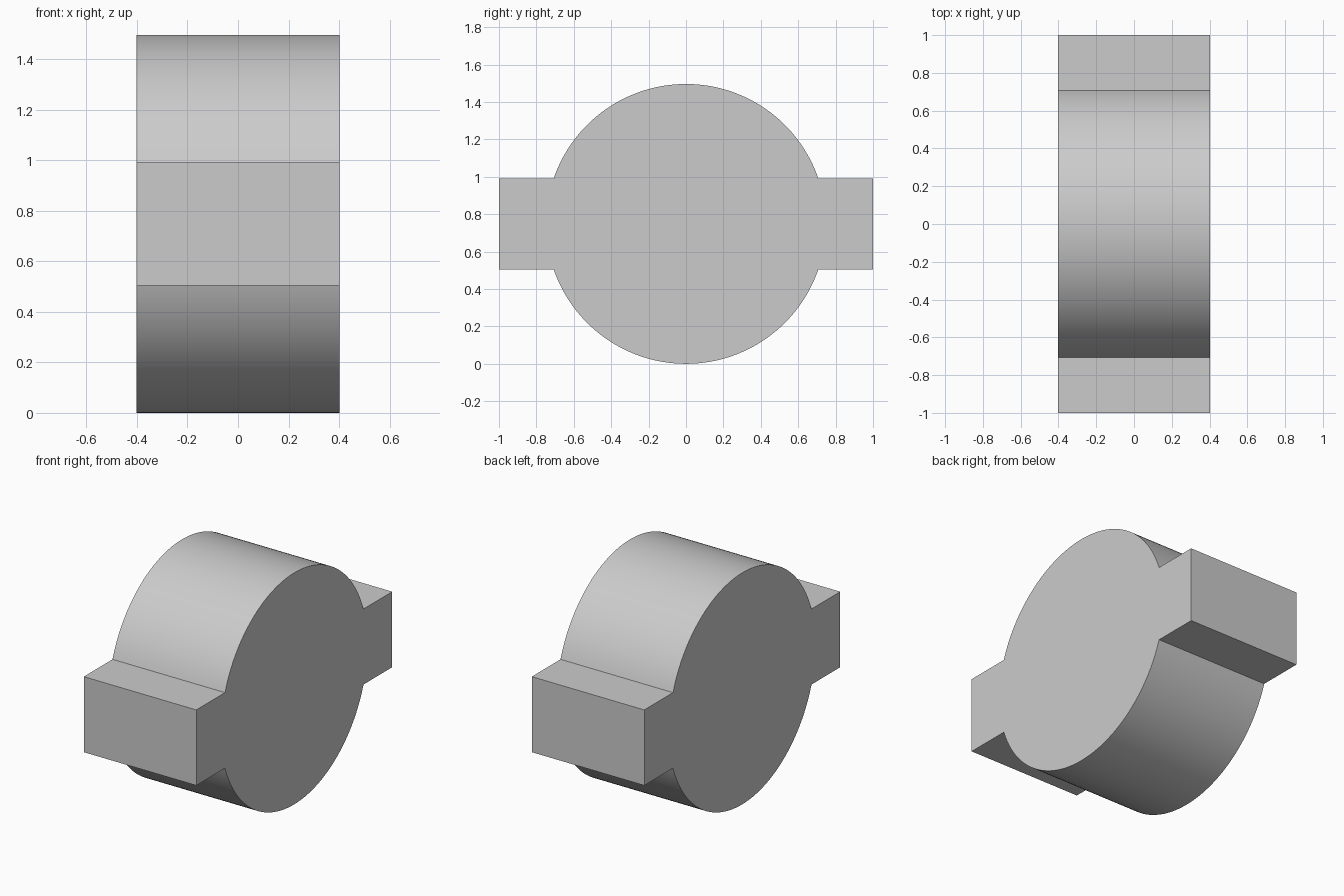
import bpy, bmesh
from math import asin, sin, cos, pi, radians

if "Cube" in bpy.data.objects:
    bpy.data.objects.remove(bpy.data.objects["Cube"], do_unlink=True)

RADIUS = 0.748        # drum radius, also the height of its axis
HALF_WIDTH = 0.402    # half of the extrusion along x
TAB_REACH = 1.0       # outer end of each tab
TAB_HALF = 0.244      # half of the tab height
ARC_STEPS = 64

grey = bpy.data.materials.new("plain grey")
grey.use_nodes = True
grey.diffuse_color = (0.6, 0.6, 0.6, 1)
grey.node_tree.nodes["Principled BSDF"].inputs["Base Color"].default_value = grey.diffuse_color

# Half outline: right tab end, then the upper arc; the other half is its half turn
start = asin(TAB_HALF / RADIUS)
half = [(TAB_REACH, -TAB_HALF), (TAB_REACH, TAB_HALF)]
for i in range(ARC_STEPS + 1):
    a = start + (pi - 2 * start) * i / ARC_STEPS
    half.append((RADIUS * cos(a), RADIUS * sin(a)))
outline = half + [(-y, -z) for y, z in half]

# Extrude the outline across the full width
bm = bmesh.new()
face = bm.faces.new([bm.verts.new((-HALF_WIDTH, y, z + RADIUS)) for y, z in outline])
side = bmesh.ops.extrude_face_region(bm, geom=[face])
moved = [v for v in side["geom"] if isinstance(v, bmesh.types.BMVert)]
bmesh.ops.translate(bm, vec=(2 * HALF_WIDTH, 0, 0), verts=moved)
bmesh.ops.recalc_face_normals(bm, faces=bm.faces)
mesh = bpy.data.meshes.new("drum_with_tabs")
bm.to_mesh(mesh)
bm.free()
mesh.materials.append(grey)

drum = bpy.data.objects.new("drum_with_tabs", mesh)
bpy.context.collection.objects.link(drum)

# Smooth curved wall with crisp rims and tab edges
bpy.ops.object.select_all(action="DESELECT")
drum.select_set(True)
bpy.context.view_layer.objects.active = drum
bpy.ops.object.shade_smooth_by_angle(angle=radians(30))
